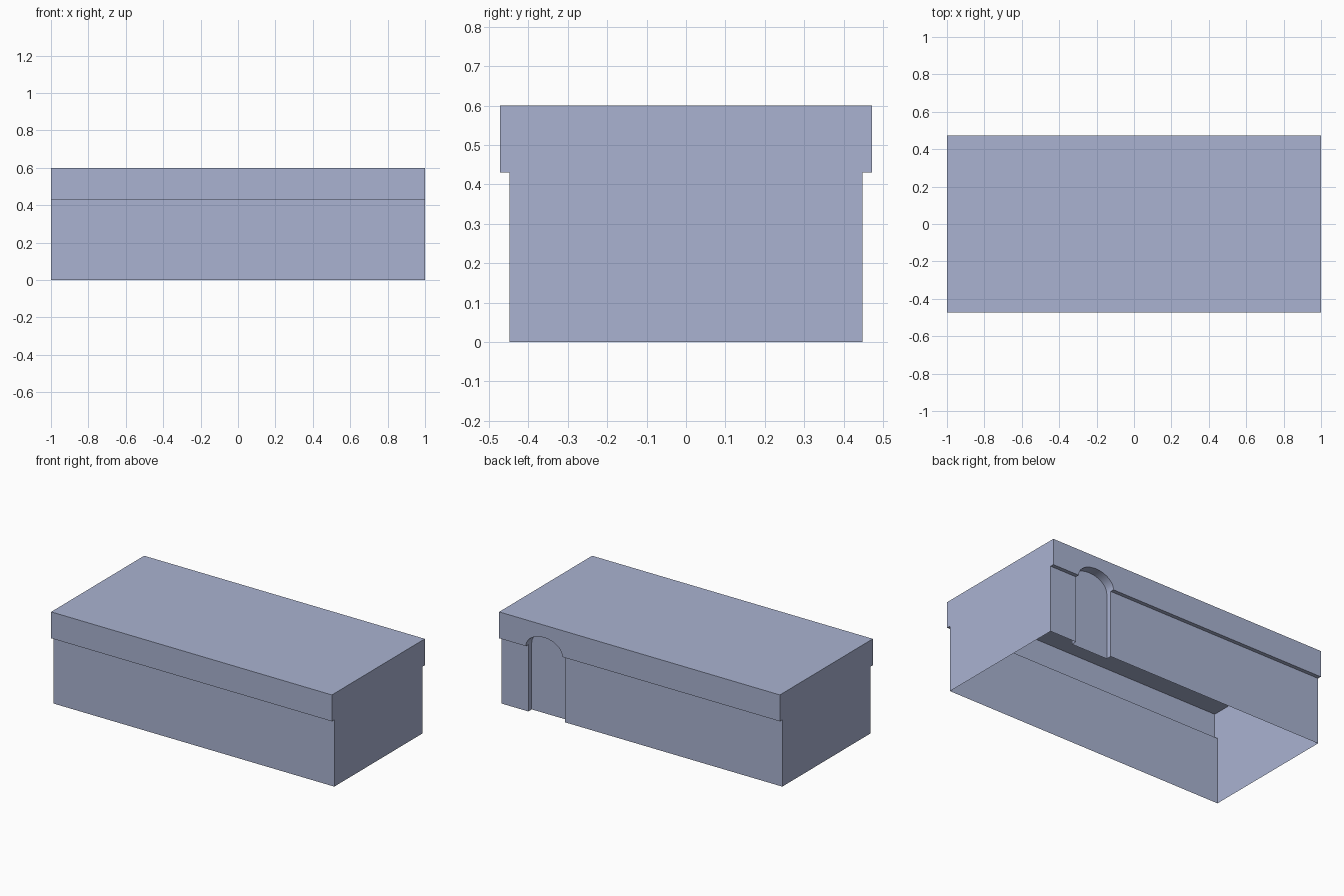
import bpy, bmesh, math

if "Cube" in bpy.data.objects:
    bpy.data.objects.remove(bpy.data.objects["Cube"])

# One flat blue-grey colour
mat = bpy.data.materials.new("blue grey")
mat.diffuse_color = (0.40, 0.45, 0.64, 1)
mat.use_nodes = True
mat.node_tree.nodes["Principled BSDF"].inputs["Base Color"].default_value = mat.diffuse_color

WALL, SKIRT, SPLIT, TOP = 0.448, 0.473, 0.43, 0.60
NX, NR, RISE, DEPTH = 0.68, 0.13, 0.09, 0.035   # thumb notch on the back

# Columns along the back: (x, wall y, height where lid meets wall)
N = 20
back = [(-1, WALL, SPLIT), (NX - NR, WALL, SPLIT)]
for i in range(N + 1):
    a = math.pi * i / N
    back.append((NX - NR * math.cos(a), WALL - DEPTH, SPLIT + RISE * math.sin(a)))
back += [(NX + NR, WALL, SPLIT), (1, WALL, SPLIT)]
front = [(-1, -WALL, SPLIT), (1, -WALL, SPLIT)]


def finish(name, bm):
    bmesh.ops.remove_doubles(bm, verts=bm.verts, dist=1e-5)
    bmesh.ops.recalc_face_normals(bm, faces=bm.faces)
    me = bpy.data.meshes.new(name)
    bm.to_mesh(me)
    bm.free()
    ob = bpy.data.objects.new(name, me)
    bpy.context.collection.objects.link(ob)
    me.materials.append(mat)
    bpy.context.view_layer.objects.active = ob
    ob.select_set(True)
    bpy.ops.object.shade_smooth_by_angle(angle=math.radians(30))
    ob.select_set(False)


def face(bm, pts):
    bm.faces.new([bm.verts.new(p) for p in pts])


def loft(bm, columns):
    for a, b in zip(columns, columns[1:]):
        for k in range(len(a) - 1):
            quad = []
            for p in (a[k], b[k], b[k + 1], a[k + 1]):
                if p not in quad:
                    quad.append(p)
            if len(quad) > 2:
                face(bm, quad)


# Box: thin walls, open at the bottom, with the recess in the back wall
bm = bmesh.new()
for side in (front, back):
    loft(bm, [[(x, y, 0), (x, y, z)] for x, y, z in side])
for x in (-1, 1):
    face(bm, [(x, -WALL, 0), (x, WALL, 0), (x, WALL, SPLIT), (x, -WALL, SPLIT)])
finish("box_walls", bm)

# Lid: overhanging skirt with an arched cutout, closed ends and a flat top
bm = bmesh.new()
for side, s in ((front, -SKIRT), (back, SKIRT)):
    loft(bm, [[(x, y, z), (x, s, z), (x, s, TOP)] for x, y, z in side])
for x in (-1, 1):
    face(bm, [(x, -SKIRT, SPLIT), (x, SKIRT, SPLIT), (x, SKIRT, TOP), (x, -SKIRT, TOP)])
face(bm, [(-1, -SKIRT, TOP), (1, -SKIRT, TOP), (1, SKIRT, TOP), (-1, SKIRT, TOP)])
finish("lid", bm)
